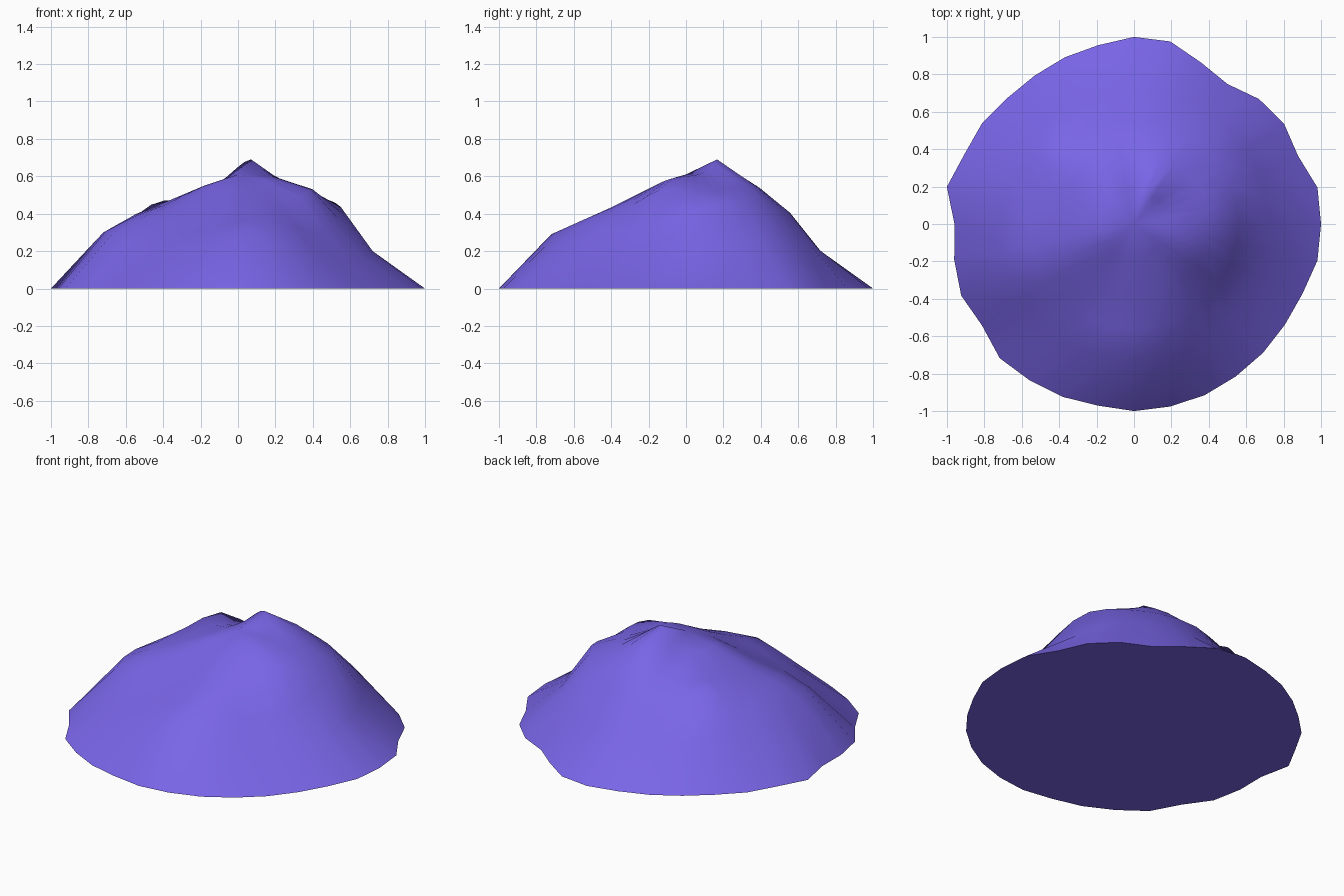
import bpy, bmesh, math

if "Cube" in bpy.data.objects:
    bpy.data.objects.remove(bpy.data.objects["Cube"])

SEGMENTS = 32

# Uneven outline: rim radius every 11.25 degrees, starting at +x
rim = [1.0, 1.0, .95, .965, .945, .90, .935, .995,
       1.0, .975, .965, .955, .955, .975, .98, 1.02,
       .96, .98, 1.0, .977, 1.015, 1.005, 1.0, .99,
       1.0, .995, .99, .98, .975, .97, .975, 1.0]

# Inner rings: radius and heights every 22.5 degrees, starting at +x
rings = [
    (.72, [.20, .22, .27, .23, .20, .20, .26, .28,
           .30, .30, .20, .22, .29, .24, .16, .17]),
    (.56, [.40, .46, .44, .42, .40, .37, .47, .41,
           .39, .38, .32, .31, .36, .36, .30, .32]),
    (.40, [.53, .52, .54, .55, .52, .47, .47, .47,
           .45, .44, .40, .39, .43, .44, .45, .52]),
    (.18, [.60, .61, .64, .69, .65, .59, .56, .55,
           .55, .55, .54, .53, .54, .55, .57, .59]),
]
CENTRE_HEIGHT = .61


def height_at(samples, i):
    """Heights on even segments, smooth midpoints between them."""
    n, k = len(samples), i // 2
    if i % 2 == 0:
        return samples[k]
    a, b, c, d = (samples[(k + o) % n] for o in (-1, 0, 1, 2))
    return (9 * (b + c) - a - d) / 16


def polar(r, i, z):
    t = 2 * math.pi * i / SEGMENTS
    return (r * math.cos(t), r * math.sin(t), z)


# Mound surface, ring by ring from the rim to the middle
bm = bmesh.new()
loops = [[bm.verts.new(polar(rim[i], i, 0)) for i in range(SEGMENTS)]]
for radius, samples in rings:
    loops.append([bm.verts.new(polar(radius, i, height_at(samples, i)))
                  for i in range(SEGMENTS)])
for outer, inner in zip(loops, loops[1:]):
    for i in range(SEGMENTS):
        j = (i + 1) % SEGMENTS
        bm.faces.new((outer[i], outer[j], inner[j], inner[i]))
centre = bm.verts.new((0, 0, CENTRE_HEIGHT))
for i in range(SEGMENTS):
    bm.faces.new((loops[-1][i], loops[-1][(i + 1) % SEGMENTS], centre))

# Flat underside
bm.faces.new(list(reversed(loops[0])))

mesh = bpy.data.meshes.new("mound")
bm.to_mesh(mesh)
bm.free()
mound = bpy.data.objects.new("mound", mesh)
bpy.context.collection.objects.link(mound)

# Violet colour
violet = bpy.data.materials.new("violet")
violet.diffuse_color = (.19, .13, .80, 1)
violet.use_nodes = True
violet.node_tree.nodes["Principled BSDF"].inputs["Base Color"].default_value = violet.diffuse_color
mesh.materials.append(violet)

# Smooth slopes, sharp rim
bpy.context.view_layer.objects.active = mound
mound.select_set(True)
bpy.ops.object.shade_smooth_by_angle(angle=math.radians(80))
